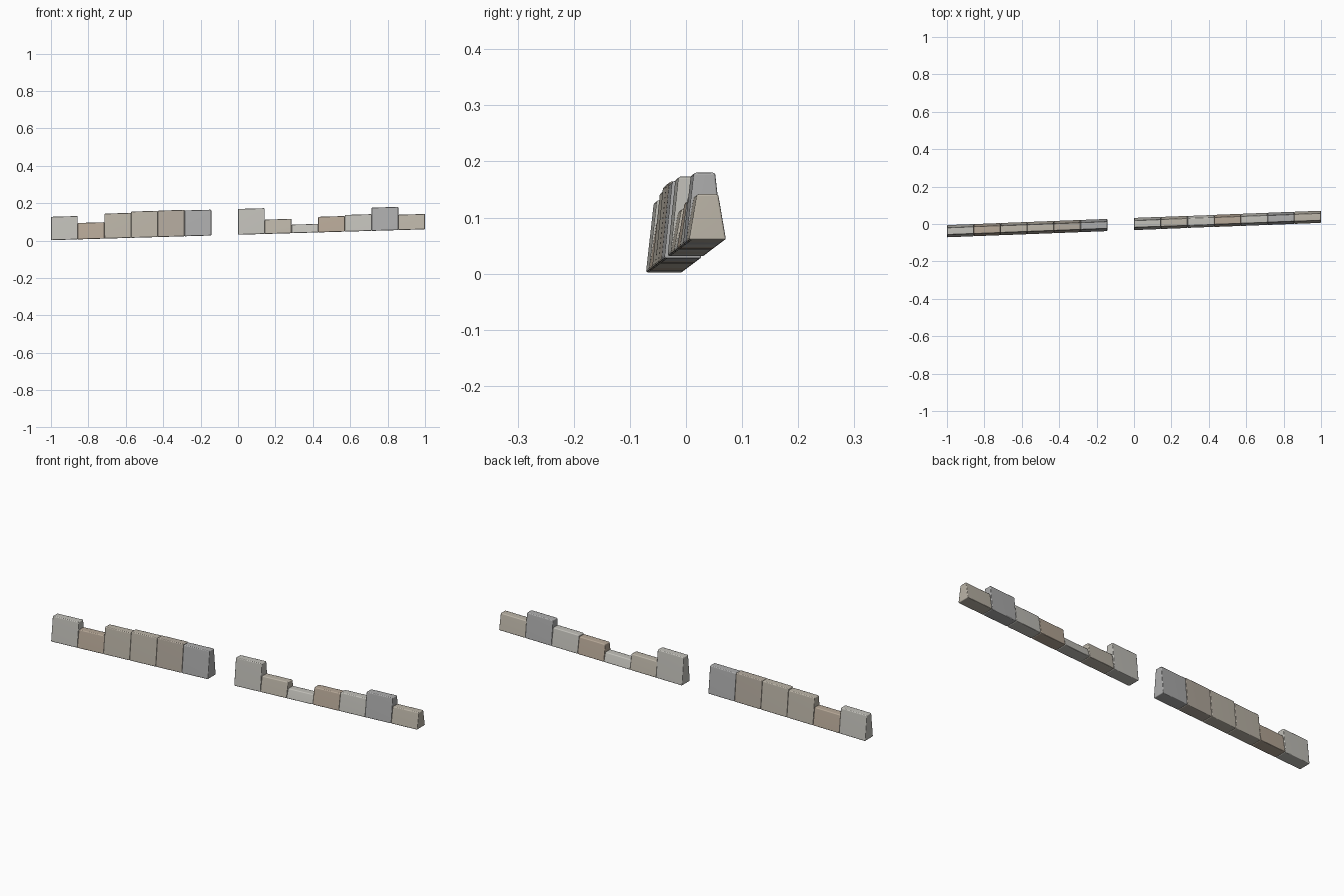
import bpy, bmesh

if "Cube" in bpy.data.objects:
    bpy.data.objects.remove(bpy.data.objects["Cube"])

# stone row: 14 slots, one left empty (None); top height and colour per stone
TAN, BROWN, GREY, PALE, DARK = ((.50, .46, .39), (.47, .39, .31), (.42, .42, .42),
                                (.54, .53, .49), (.45, .40, .34))
STONES = [(.129, PALE), (.096, BROWN), (.146, TAN), (.157, TAN), (.162, DARK),
          (.163, GREY), None, (.171, PALE), (.114, TAN), (.087, PALE),
          (.129, BROWN), (.139, PALE), (.178, GREY), (.140, TAN)]
SLOT = 2 / len(STONES)
SLOPE_Y, SLOPE_Z = .0385, .029
BASE_HALF, TOP_HALF = .033, .019


def material(color):
    name = "stone_%d_%d_%d" % tuple(int(c * 100) for c in color)
    m = bpy.data.materials.get(name) or bpy.data.materials.new(name)
    m.diffuse_color = (*color, 1)
    m.use_nodes = True
    m.node_tree.nodes["Principled BSDF"].inputs["Base Color"].default_value = m.diffuse_color
    return m


def stone(index, top, color):
    # tapered block, sheared to follow the climbing line of the row
    xc = -1 + SLOT * (index + .5)
    bm = bmesh.new()
    bmesh.ops.create_cube(bm, size=2)
    for v in bm.verts:
        x = xc + v.co.x * SLOT / 2
        upper = v.co.z > 0
        half = TOP_HALF if upper else BASE_HALF
        z = top + SLOPE_Z * (x - xc) if upper else .031 + SLOPE_Z * x
        v.co = (x, SLOPE_Y * x + v.co.y * half, z)
    bmesh.ops.bevel(bm, geom=bm.edges[:], offset=.004, segments=2,
                    profile=.5, affect='EDGES')
    mesh = bpy.data.meshes.new("stone")
    bm.to_mesh(mesh)
    bm.free()
    mesh.shade_smooth()
    mesh.materials.append(material(color))
    obj = bpy.data.objects.new("stone_%02d" % (index + 1), mesh)
    bpy.context.collection.objects.link(obj)
    # soft worn face shading with weighted normals
    obj.modifiers.new("worn_shading", 'WEIGHTED_NORMAL')


for i, s in enumerate(STONES):
    if s:
        stone(i, *s)
